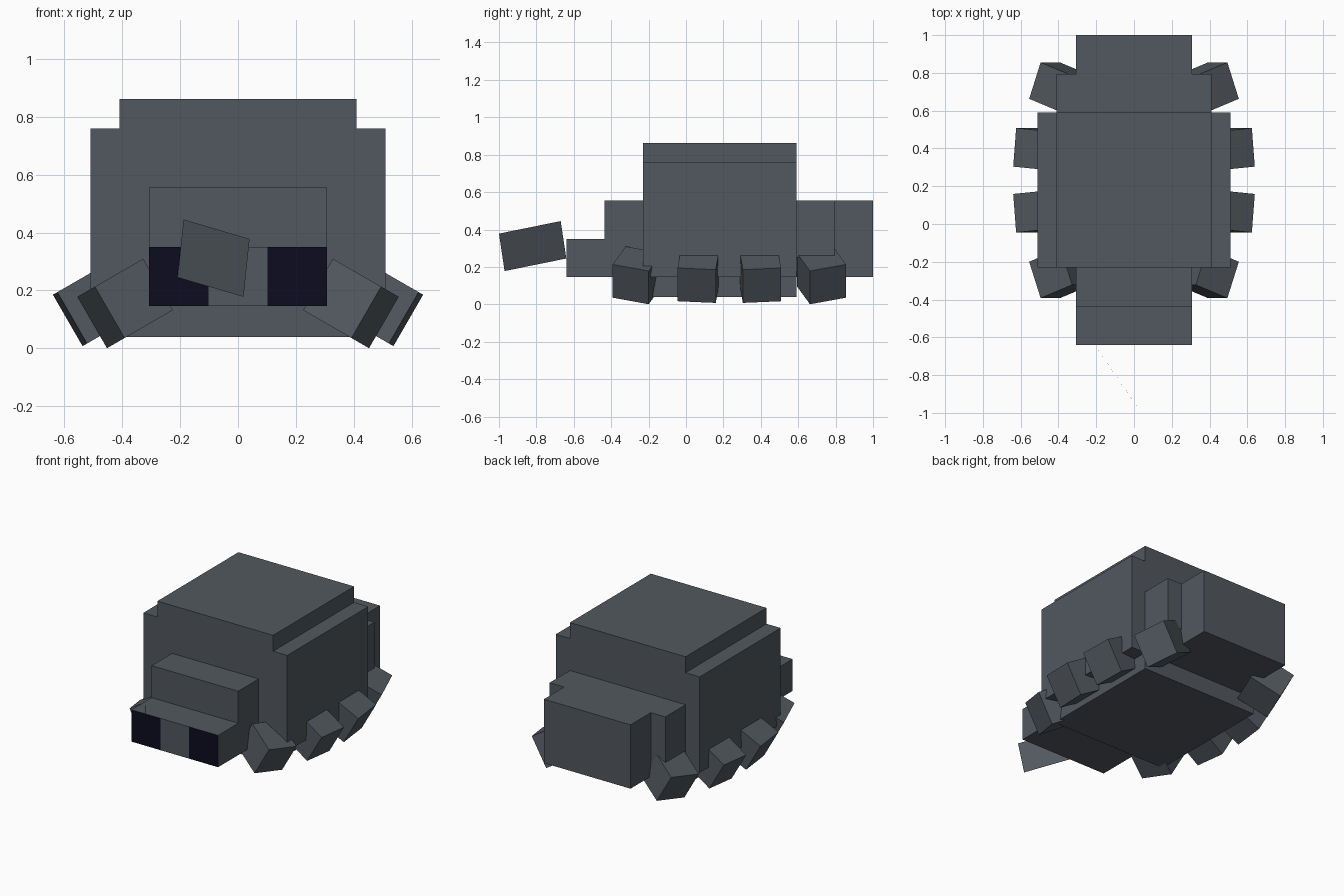
import bpy, bmesh, math
from mathutils import Matrix, Vector

if "Cube" in bpy.data.objects:
    bpy.data.objects.remove(bpy.data.objects["Cube"])


def material(name, rgb):
    m = bpy.data.materials.new(name)
    m.diffuse_color = (*rgb, 1)
    m.use_nodes = True
    m.node_tree.nodes["Principled BSDF"].inputs["Base Color"].default_value = m.diffuse_color
    return m


GREY = material("slate grey", (0.084, 0.098, 0.115))
NAVY = material("dark navy", (0.0037, 0.0037, 0.0144))


def finish(name, bm, mats=(GREY,)):
    bmesh.ops.recalc_face_normals(bm, faces=bm.faces)
    mesh = bpy.data.meshes.new(name)
    bm.to_mesh(mesh)
    bm.free()
    for m in mats:
        mesh.materials.append(m)
    ob = bpy.data.objects.new(name, mesh)
    bpy.context.collection.objects.link(ob)
    return ob


def extrude_profile(name, half, y0, y1):
    """Mirror a half profile (x, z) and extrude it from y0 to y1."""
    bm = bmesh.new()
    outline = half + [(-x, z) for x, z in reversed(half)]
    face = bm.faces.new([bm.verts.new((x, y0, z)) for x, z in outline])
    out = bmesh.ops.extrude_face_region(bm, geom=[face], use_keep_orig=True)
    verts = [g for g in out["geom"] if isinstance(g, bmesh.types.BMVert)]
    bmesh.ops.translate(bm, verts=verts, vec=(0, y1 - y0, 0))
    return finish(name, bm)


# Body with stepped corners
extrude_profile("body", [(0.41, 0.04), (0.41, 0.146), (0.51, 0.146),
                         (0.51, 0.76), (0.41, 0.76), (0.41, 0.862)], -0.23, 0.59)
# Head, and tail in two sections
extrude_profile("head", [(0.307, 0.146), (0.307, 0.555)], -0.436, -0.23)
extrude_profile("tail_base", [(0.307, 0.146), (0.307, 0.25),
                              (0.41, 0.25), (0.41, 0.555)], 0.59, 0.795)
extrude_profile("tail_tip", [(0.307, 0.146), (0.307, 0.555)], 0.795, 1.0)

# Snout, with eye faces cut into the front
bm = bmesh.new()
bmesh.ops.create_cube(bm, size=1, matrix=Matrix.Translation((0, -0.538, 0.248))
                      @ Matrix.Diagonal((0.614, 0.204, 0.204, 1)))
for x in (-0.102, 0.102):
    bmesh.ops.bisect_plane(bm, geom=bm.verts[:] + bm.edges[:] + bm.faces[:],
                           plane_co=(x, 0, 0), plane_no=(1, 0, 0))
bm.normal_update()
for f in bm.faces:
    if f.normal.y < -0.9 and abs(f.calc_center_median().x) > 0.11:
        f.material_index = 1
finish("snout", bm, (GREY, NAVY))

# Flat upright feeler in front of the snout
bm = bmesh.new()
corner = Vector((-0.188, -0.67, 0.445))
along, down = Vector((0.228, -0.33, -0.067)), Vector((-0.021, 0.03, -0.2))
bm.faces.new([bm.verts.new(p) for p in
              (corner, corner + down, corner + down + along, corner + along)])
finish("feeler", bm)

# Four splayed legs on each side: name, x, y, z, yaw
LEGS = [("front_leg", 0.39, -0.261, 0.155, -20), ("front_mid_leg", 0.492, 0.066, 0.152, -5),
        ("back_mid_leg", 0.492, 0.397, 0.152, 5), ("back_leg", 0.39, 0.724, 0.155, 20)]
for name, x, y, z, yaw in LEGS:
    for side, s in (("right", 1), ("left", -1)):
        bm = bmesh.new()
        turn = (Matrix.Rotation(math.radians(30 * s), 4, "Y")
                @ Matrix.Rotation(math.radians(yaw * s), 4, "Z"))
        bmesh.ops.create_cube(bm, size=0.205,
                              matrix=Matrix.Translation((x * s, y, z)) @ turn)
        finish(f"{side}_{name}", bm)
